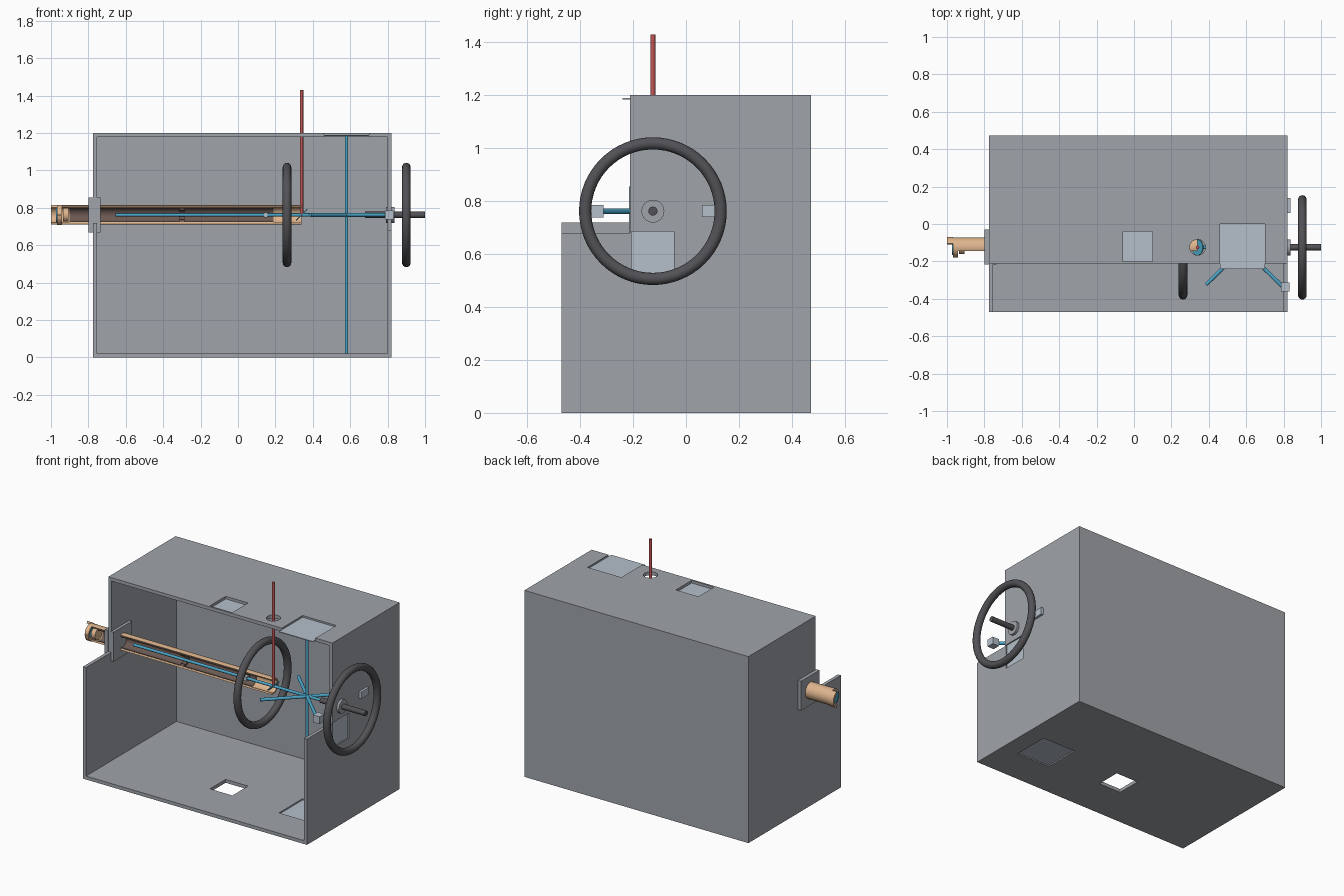
import bpy, bmesh, math
from mathutils import Vector

if "Cube" in bpy.data.objects:
    bpy.data.objects.remove(bpy.data.objects["Cube"])

AX_Y, AX_Z = -0.125, 0.762      # shared optical axis


def mat(name, rgb):
    m = bpy.data.materials.new(name)
    m.diffuse_color = (*rgb, 1)
    m.use_nodes = True
    m.node_tree.nodes["Principled BSDF"].inputs["Base Color"].default_value = m.diffuse_color
    return m


GREY = mat("case grey", (0.35, 0.37, 0.40))
GLASS = mat("pale glass", (0.46, 0.53, 0.60))
ORANGE = mat("tan tube", (0.73, 0.46, 0.27))
LINER = mat("brown liner", (0.15, 0.10, 0.085))
BLUE = mat("blue", (0.07, 0.38, 0.58))
RED = mat("red", (0.52, 0.09, 0.09))
DARK = mat("dark grey", (0.085, 0.085, 0.095))


def finish(name, bm, material, smooth=False):
    bmesh.ops.recalc_face_normals(bm, faces=bm.faces[:])
    me = bpy.data.meshes.new(name)
    bm.to_mesh(me)
    bm.free()
    ob = bpy.data.objects.new(name, me)
    bpy.context.collection.objects.link(ob)
    if material:
        me.materials.append(material)
    bpy.ops.object.select_all(action='DESELECT')
    ob.select_set(True)
    bpy.context.view_layer.objects.active = ob
    if smooth:
        bpy.ops.object.shade_smooth_by_angle(angle=math.radians(35))
    return ob


def box(name, x, y, z, material):
    bm = bmesh.new()
    bmesh.ops.create_cube(bm, size=1)
    for v in bm.verts:
        v.co = [(r[0] + r[1]) / 2 + c * (r[1] - r[0]) for r, c in zip((x, y, z), v.co)]
    return finish(name, bm, material)


def rod(name, a, b, r, material, seg=24):
    a, b = Vector(a), Vector(b)
    bm = bmesh.new()
    bmesh.ops.create_cone(bm, cap_ends=True, segments=seg, radius1=r, radius2=r, depth=(b - a).length)
    q = Vector((0, 0, 1)).rotation_difference(b - a)
    for v in bm.verts:
        v.co = q @ v.co + (a + b) / 2
    return finish(name, bm, material, True)


def prism(name, pts, x0, x1, material, smooth=False):
    """Extrude a closed (y, z) outline along x."""
    bm = bmesh.new()
    f = bm.faces.new([bm.verts.new((x0, y, z)) for y, z in pts])
    ext = bmesh.ops.extrude_face_region(bm, geom=[f])
    for v in ext["geom"]:
        if isinstance(v, bmesh.types.BMVert):
            v.co.x = x1
    return finish(name, bm, material, smooth)


def trough(name, x0, x1, r_out, r_in, front, material):
    """Tube along x, open towards the front beyond y = axis - front."""
    half = math.pi - math.acos(front / r_out)
    arc = [-half + 2 * half * i / 36 for i in range(37)]
    pt = lambda r, a: (AX_Y + r * math.cos(a), AX_Z + r * math.sin(a))
    pts = [pt(r_out, a) for a in arc] + [pt(r_in, a) for a in reversed(arc)]
    return prism(name, pts, x0, x1, material, True)


def wheel(name, x):
    bm = bmesh.new()
    n, k, R, r = 64, 16, 0.256, 0.023
    rings = []
    for i in range(n):
        a = 2 * math.pi * i / n
        ring = []
        for j in range(k):
            b = 2 * math.pi * j / k
            d = R + r * math.cos(b)
            ring.append(bm.verts.new((x + r * math.sin(b), AX_Y + d * math.cos(a), AX_Z + d * math.sin(a))))
        rings.append(ring)
    for i in range(n):
        p, q = rings[i], rings[(i + 1) % n]
        for j in range(k):
            bm.faces.new((p[j], p[(j + 1) % k], q[(j + 1) % k], q[j]))
    return finish(name, bm, DARK, True)


def cut(ob, cutter):
    m = ob.modifiers.new("cut", 'BOOLEAN')
    m.operation, m.solver, m.object = 'DIFFERENCE', 'EXACT', cutter
    bpy.context.view_layer.objects.active = ob
    bpy.ops.object.modifier_apply(modifier=m.name)
    bpy.data.objects.remove(cutter, do_unlink=True)


# --- case: stepped side walls, back, floor, roof ---
X0, X1, T = -0.775, 0.82, 0.022
for name, x, step in (("left_wall", X0, 0.72), ("right_wall", X1 - T, 0.68)):
    wall = prism(name, [(-0.47, 0), (0.472, 0), (0.472, 1.2), (-0.212, 1.2), (-0.212, step), (-0.47, step)],
                 x, x + T, GREY)
    if x > 0:
        cut(wall, box("cutter", (0.7, 0.9), (-0.205, -0.045), (0.525, 0.685), None))
inner = (X0 + T, X1 - T)
box("back_wall", inner, (0.45, 0.472), (0, 1.2), GREY)
floor = box("floor", inner, (-0.47, 0.45), (0, T), GREY)
roof = box("roof", inner, (-0.212, 0.45), (1.2 - T, 1.2), GREY)

small, large = ((-0.06, 0.10), (-0.20, -0.04)), ((0.46, 0.70), (-0.24, 0.0))
for panel in (floor, roof):
    z = (-0.1, 0.1) if panel is floor else (1.1, 1.3)
    for w in (small, large):
        cut(panel, box("cutter", *w, z, None))
cut(roof, rod("cutter", (0.34, AX_Y, 1.1), (0.34, AX_Y, 1.3), 0.042, None, 32))

# --- glass panes ---
box("roof_small_pane", *small, (1.179, 1.183), GLASS)
box("roof_large_pane", *large, (1.184, 1.189), GLASS)
box("floor_large_pane", *large, (0.008, 0.013), GLASS)
box("side_pane", (0.806, 0.812), (-0.205, -0.045), (0.525, 0.685), GLASS)
box("front_side_block", (0.785, 0.832), (-0.36, -0.312), (0.738, 0.785), GLASS)
box("rear_side_block", (0.815, 0.836), (0.06, 0.14), (0.74, 0.785), GLASS)

# --- tube mounting plates on the left wall ---
for name, x in (("outer_mount_plate", (-0.798, -0.776)), ("inner_mount_plate", (-0.754, -0.734))):
    box(name, x, (-0.216, -0.03), (0.667, 0.856), GREY)

# --- open tube with liner, ring and end fittings ---
trough("tube", -0.965, 0.34, 0.052, 0.042, 0.02, ORANGE)
trough("tube_liner", -0.90, 0.19, 0.0415, 0.038, 0.018, LINER)
trough("tube_inner_ring", -0.312, -0.285, 0.038, 0.026, 0.015, LINER)
trough("end_ring", -0.967, -0.94, 0.053, 0.040, 0.0529, ORANGE)
trough("end_collar", -1.0, -0.967, 0.056, 0.042, -0.02, ORANGE)
rod("end_plug", (-0.935, AX_Y, AX_Z), (-0.905, AX_Y, AX_Z), 0.036, ORANGE)
rod("end_lens", (-0.972, AX_Y, AX_Z), (-0.966, AX_Y, AX_Z), 0.041, BLUE)

# --- diagonal mirror under the roof hole ---
rod("diagonal_mirror", (0.338, AX_Y, AX_Z + 0.002), (0.342, AX_Y, AX_Z - 0.002), 0.042, BLUE, 32)

# --- beams ---
rod("red_beam", (0.34, AX_Y, AX_Z), (0.34, AX_Y, 1.43), 0.009, RED)
rod("long_beam", (-0.655, AX_Y, AX_Z), (0.80, AX_Y, AX_Z), 0.009, BLUE)
rod("vertical_beam", (0.58, AX_Y, 0.013), (0.58, AX_Y, 1.184), 0.009, BLUE)
rod("cross_beam_a", (0.385, -0.325, AX_Z), (0.815, 0.10, AX_Z), 0.01, BLUE)
rod("cross_beam_b", (0.385, 0.065, AX_Z), (0.80, -0.34, AX_Z), 0.01, BLUE)
box("beam_stop", (0.138, 0.158), (AX_Y - 0.014, AX_Y + 0.014), (AX_Z - 0.014, AX_Z + 0.014), GLASS)

# --- wheels and drive shaft ---
wheel("inner_wheel", 0.262)
wheel("outer_wheel", 0.90)
rod("shaft", (0.68, AX_Y, AX_Z), (1.0, AX_Y, AX_Z), 0.017, DARK)
rod("shaft_hub", (0.79, AX_Y, AX_Z), (0.836, AX_Y, AX_Z), 0.043, GREY, 32)
